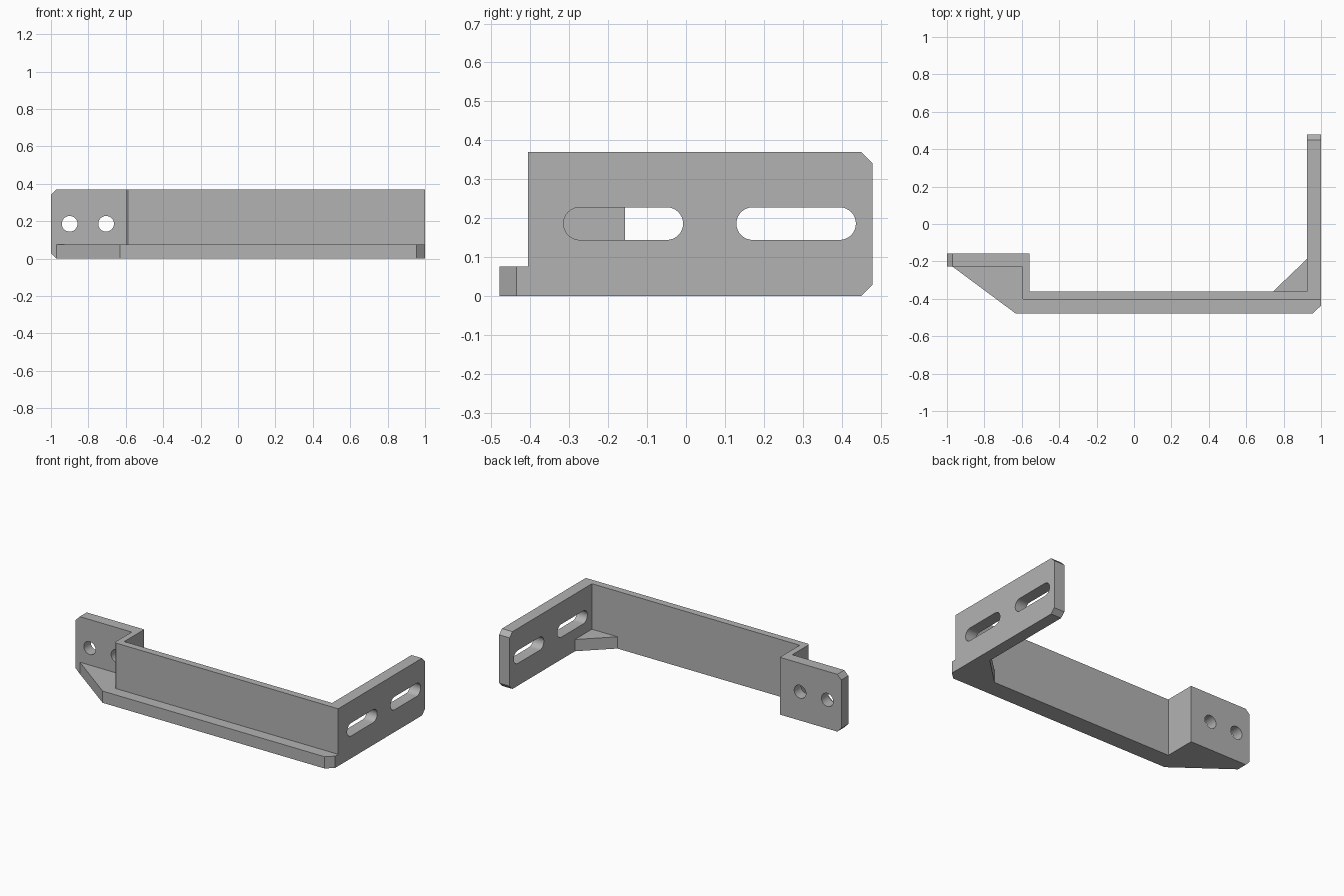
import bpy, bmesh, math
from mathutils import Matrix, Vector

if "Cube" in bpy.data.objects:
    bpy.data.objects.remove(bpy.data.objects["Cube"], do_unlink=True)

GREY = (0.45, 0.45, 0.45, 1)
HEIGHT, LEDGE = 0.37, 0.076
MID = HEIGHT / 2 + 0.001
LEFT, BACK = -1.0, 0.479

grey = bpy.data.materials.new("plain grey")
grey.use_nodes = True
grey.diffuse_color = GREY
grey.node_tree.nodes["Principled BSDF"].inputs["Base Color"].default_value = GREY


def prism(name, outline, depth, matrix=None, chamfer=None):
    """Extrude a flat outline upward, chamfer chosen edges, then place it."""
    bm = bmesh.new()
    face = bm.faces.new([bm.verts.new((x, y, 0)) for x, y in outline])
    top = bmesh.ops.extrude_face_region(bm, geom=[face])["geom"]
    verts = [v for v in top if isinstance(v, bmesh.types.BMVert)]
    bmesh.ops.translate(bm, verts=verts, vec=(0, 0, depth))
    if chamfer:
        edges = [e for e in bm.edges if chamfer(*e.verts)]
        bmesh.ops.bevel(bm, geom=edges, offset=0.029, segments=1,
                        affect='EDGES', profile=0.5)
    if matrix:
        bm.transform(matrix)
    bmesh.ops.recalc_face_normals(bm, faces=bm.faces)
    mesh = bpy.data.meshes.new(name)
    bm.to_mesh(mesh)
    bm.free()
    mesh.materials.append(grey)
    obj = bpy.data.objects.new(name, mesh)
    bpy.context.collection.objects.link(obj)
    return obj


def combine(target, other, operation):
    mod = target.modifiers.new(operation.lower(), 'BOOLEAN')
    mod.object, mod.operation, mod.solver = other, operation, 'EXACT'
    bpy.context.view_layer.objects.active = target
    bpy.ops.object.modifier_apply(modifier=mod.name)
    bpy.data.objects.remove(other, do_unlink=True)


def slot(length, radius, steps=16):
    """Rounded slot outline along local x; zero length gives a circle."""
    points = []
    for side in (1, -1):
        for i in range(steps + (1 if length else 0)):
            a = math.pi * i / steps - side * math.pi / 2
            points.append((side * length / 2 + radius * math.cos(a),
                           radius * math.sin(a)))
    return points


def end_edge(a, b):
    """Horizontal edges at the free ends of the ear and the arm."""
    level = abs(a.co.z - b.co.z) < 1e-5
    ear_end = all(abs(v.co.x - LEFT) < 1e-5 for v in (a, b))
    arm_end = all(abs(v.co.y - BACK) < 1e-5 for v in (a, b))
    return level and (ear_end or arm_end)


# Upright strip: ear, step, long wall and side arm
strip = [(LEFT, -0.228), (-0.6, -0.228), (-0.6, -0.395), (-0.589, -0.406),
         (1, -0.406), (1, BACK), (0.925, BACK), (0.925, -0.361),
         (-0.56, -0.361), (-0.56, -0.157), (LEFT, -0.157)]
bracket = prism("bracket", strip, HEIGHT, chamfer=end_edge)

# Low stiffening ledge along the front, tapering under the ear
ledge = [(-0.97, -0.228), (-0.632, -0.479), (0.955, -0.479), (1, -0.436),
         (1, -0.38), (-0.58, -0.38), (-0.58, -0.2), (-0.97, -0.2)]
combine(bracket, prism("ledge", ledge, LEDGE), 'UNION')

# Corner gusset inside the arm
gusset = [(0.743, -0.361), (0.743, -0.38), (0.96, -0.38),
          (0.96, -0.187), (0.925, -0.187)]
combine(bracket, prism("gusset", gusset, LEDGE), 'UNION')

# Two round holes through the ear
for x in (-0.9, -0.705):
    place = Matrix.Translation((x, 0, MID)) @ Matrix.Rotation(math.pi / 2, 4, 'X')
    combine(bracket, prism("ear_hole", slot(0, 0.042), 0.4, place), 'DIFFERENCE')

# Two long slots through the arm
for y in (-0.161, 0.283):
    place = Matrix.Translation((0.8, y, MID)) @ Matrix(
        ((0, 0, 1, 0), (1, 0, 0, 0), (0, 1, 0, 0), (0, 0, 0, 1)))
    combine(bracket, prism("arm_slot", slot(0.223, 0.042), 0.4, place), 'DIFFERENCE')

# Smooth hole walls, sharp edges elsewhere
bpy.ops.object.select_all(action='DESELECT')
bracket.select_set(True)
bpy.context.view_layer.objects.active = bracket
bpy.ops.object.shade_smooth_by_angle(angle=math.radians(25))
